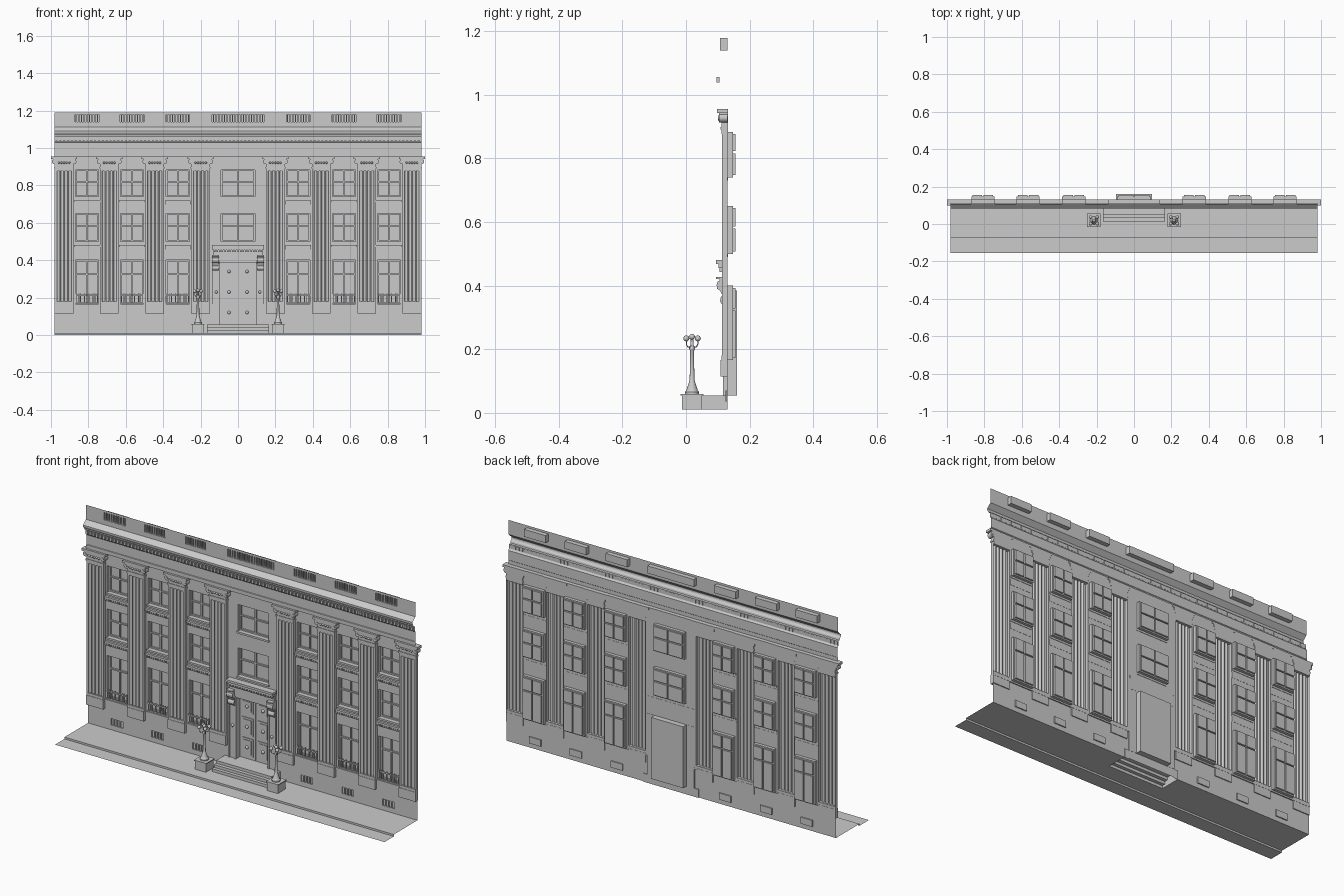
import bpy, bmesh, math
from mathutils import Matrix, Vector

if "Cube" in bpy.data.objects:
    bpy.data.objects.remove(bpy.data.objects["Cube"])


def finish(name, bm, smooth=False):
    bmesh.ops.remove_doubles(bm, verts=bm.verts, dist=1e-5)
    me = bpy.data.meshes.new(name)
    bm.to_mesh(me)
    bm.free()
    ob = bpy.data.objects.new(name, me)
    bpy.context.collection.objects.link(ob)
    if smooth:
        bpy.ops.object.select_all(action='DESELECT')
        ob.select_set(True)
        bpy.context.view_layer.objects.active = ob
        bpy.ops.object.shade_smooth_by_angle(angle=math.radians(40))
    return ob


def quad(bm, pts):
    bm.faces.new([bm.verts.new(p) for p in pts])


def panel(name, rect, holes, m):
    """Sheet with rectangular pockets (u0, u1, v0, v1, depth, closed); m maps u, v, depth to space."""
    bm = bmesh.new()
    r5 = lambda a: round(a, 5)
    us = sorted({r5(a) for a in rect[:2]} | {r5(a) for h in holes for a in h[:2]})
    vs = sorted({r5(a) for a in rect[2:]} | {r5(a) for h in holes for a in h[2:4]})
    for a, b in zip(us, us[1:]):
        for c, d in zip(vs, vs[1:]):
            u, v = (a + b) / 2, (c + d) / 2
            if not any(h[0] < u < h[1] and h[2] < v < h[3] for h in holes):
                quad(bm, [m(a, c, 0), m(b, c, 0), m(b, d, 0), m(a, d, 0)])
    for a, b, c, d, dep, closed in holes:
        ring = [(a, c), (b, c), (b, d), (a, d)]
        if dep:
            for p, q in zip(ring, ring[1:] + ring[:1]):
                quad(bm, [m(*p, 0), m(*q, 0), m(*q, dep), m(*p, dep)])
        if closed:
            quad(bm, [m(*p, dep) for p in ring])
    return finish(name, bm)


def upright(y):
    return lambda u, v, d: Vector((u, y + d, v))


def sweep(name, pts, a, b, m, cap=False):
    """Extrude an open profile from a to b."""
    bm = bmesh.new()
    for p, q in zip(pts, pts[1:]):
        quad(bm, [m(p, a), m(q, a), m(q, b), m(p, b)])
    if cap:
        quad(bm, [m(p, a) for p in reversed(pts)])
        quad(bm, [m(p, b) for p in pts])
    return finish(name, bm)


along_x = lambda p, t: Vector((t, p[0], p[1]))
along_z = lambda p, t: Vector((p[0], p[1], t))


def boxes(name, items):
    bm = bmesh.new()
    for x0, x1, y0, y1, z0, z1 in items:
        mat = Matrix.Translation(((x0 + x1) / 2, (y0 + y1) / 2, (z0 + z1) / 2))
        bmesh.ops.create_cube(bm, size=1, matrix=mat @ Matrix.Diagonal((x1 - x0, y1 - y0, z1 - z0, 1)))
    me = finish(name, bm)
    return me


def balls(name, items, seg=10):
    bm = bmesh.new()
    for x, y, z, r in items:
        bmesh.ops.create_uvsphere(bm, u_segments=seg, v_segments=seg // 2 + 1, radius=r,
                                  matrix=Matrix.Translation((x, y, z)))
    return finish(name, bm, True)


PIL = [s * c for s in (-1, 1) for c in (0.93, 0.688, 0.445, 0.2)]
BAY = [s * c for s in (-1, 1) for c in (0.808, 0.566, 0.322)]
LEVELS = [(0.166, 0.4), (0.5, 0.65), (0.74, 0.883)]

# pavement and roadway with a kerb
panel("pavement", (-0.98, 0.98, -0.075, 0.125),
      [(-0.165, 0.165, 0.013, 0.125, 0, False)] +
      [(s * 0.214 - 0.032, s * 0.214 + 0.032, -0.013, 0.05, 0, False) for s in (-1, 1)],
      lambda u, v, d: Vector((u, v, 0.01 - d)))
sweep("roadway", [(-0.155, 0), (-0.075, 0), (-0.075, 0.01)], 0.98, -0.98, along_x)

# entrance steps
sweep("steps", [(0.013, 0.01), (0.013, 0.025), (0.031, 0.025), (0.031, 0.04), (0.05, 0.04),
                (0.05, 0.055), (0.13, 0.055), (0.13, 0.01)][:7] + [(0.13, 0.01)],
      0.165, -0.165, along_x, True)

# basement wall with vents
for s in (-1, 1):
    x0, x1 = sorted((s * 0.14, s * 0.98))
    vents = [(c - 0.035, c + 0.035, 0.035, 0.07, 0.006, True) for c in BAY if c * s > 0]
    panel("basement_wall", (x0, x1, 0.01, 0.166), vents, upright(0.125))
    boxes("basement_ledge", [(x0, x1, 0.123, 0.131, 0.158, 0.166)])
boxes("vent_bars", [(c + k * 0.018 - 0.003, c + k * 0.018 + 0.003, 0.124, 0.131, 0.035, 0.07)
                    for c in BAY for k in (-1, 0, 1)])

# main wall with window and door openings, open behind the pilasters
wins = [(c, 0.062, a, b) for c in BAY for a, b in LEVELS] + [(0, 0.091, a, b) for a, b in LEVELS[1:]]
holes = [(c - w, c + w, a, b, 0.017, False) for c, w, a, b in wins]
holes += [(c - 0.05, c + 0.05, 0.17, 0.9, 0, False) for c in PIL]
holes += [(-0.095, 0.095, 0.055, 0.385, 0.03, True)]
holes += [(s, s + 0.84, 0.055, 0.16, 0, False) for s in (-0.98, 0.14)]
panel("main_wall", (-0.98, 0.98, 0.055, 0.955), holes, upright(0.13))

# window frames with recessed panes
for c, w, a, b in wins:
    f, mid = 0.007, a + (b - a) * (0.68 if b - a > 0.2 else 0.55)
    cols = [(c - w + f, c - f / 2), (c + f / 2, c + w - f)]
    rows = [(a + f, mid - f / 2), (mid + f / 2, b - f)]
    panel("window", (c - w, c + w, a, b),
          [(*u, *v, 0.009, True) for u in cols for v in rows], upright(0.147))

# sills and dentilled spandrel bands
trim, teeth = [], []
for c, w, a, b in wins:
    if a > 0.3:
        trim.append((c - w - 0.004, c + w + 0.004, 0.123, 0.132, a - 0.01, a))
        if c:
            z = a - 0.03
            trim += [(c - 0.069, c + 0.069, 0.118, 0.131, z, z + 0.01),
                     (c - 0.069, c + 0.069, 0.126, 0.131, z - 0.02, z)]
            teeth += [(c - 0.063 + k * 0.0126 - 0.004, c - 0.063 + k * 0.0126 + 0.004, 0.12, 0.127,
                       z - 0.012, z) for k in range(11)]
boxes("window_sills_and_bands", trim)
boxes("spandrel_dentils", teeth)

# window guards
guards = []
for c in BAY:
    guards += [(c - 0.062, c + 0.062, 0.124, 0.131, z, z + 0.006) for z in (0.168, 0.21)]
    for s in (-1, 1):
        guards += [(c + s * k - 0.0025, c + s * k + 0.0025, 0.125, 0.13, 0.17, 0.222)
                   for k in (0.012, 0.033, 0.043, 0.058)]
boxes("window_guards", guards)

# fluted pilasters
R = 0.0078
plan = [(-0.05, 0.13), (-0.05, 0.113)]
for k in (-1.5, -0.5, 0.5, 1.5):
    plan += [(k * 0.0205 - R * math.cos(t * math.pi / 6), 0.113 + R * math.sin(t * math.pi / 6)) for t in range(7)]
plan += [(0.05, 0.113), (0.05, 0.13)]
for c in PIL:
    sweep("pilaster_shaft", [(c + x, y) for x, y in plan], 0.18, 0.877, along_z)
    boxes("pilaster_base", [(c - 0.05, c + 0.05, 0.109, 0.13, 0.115, 0.166),
                            (c - 0.05, c + 0.05, 0.111, 0.13, 0.166, 0.18)])
    # capital: stacked mouldings, scrolls and eggs
    stack = [(0.05, 0.112, 0.876, 0.89), (0.053, 0.109, 0.89, 0.899), (0.05, 0.112, 0.899, 0.915),
             (0.056, 0.107, 0.915, 0.928), (0.06, 0.103, 0.928, 0.942), (0.07, 0.098, 0.942, 0.955)]
    boxes("capital", [(c - w, c + w, y, 0.132, a, b) for w, y, a, b in stack])
    bm = bmesh.new()
    for s in (-1, 1):
        for r, y in ((0.014, 0.104), (0.007, 0.101)):
            bmesh.ops.create_cone(bm, cap_ends=True, segments=14, radius1=r, radius2=r, depth=0.13 - y,
                                  matrix=Matrix.Translation((c + s * 0.052, (y + 0.13) / 2, 0.927))
                                  @ Matrix.Rotation(math.pi / 2, 4, 'X'))
    finish("capital_scrolls", bm, True)
    balls("capital_eggs", [(c + k * 0.014, 0.107, 0.921, 0.006) for k in range(-2, 3)], 8)

# frieze and cornice
sweep("frieze_and_cornice",
      [(0.13, 0.955), (0.109, 0.955), (0.109, 0.975), (0.111, 0.977), (0.111, 1.028), (0.106, 1.034),
       (0.104, 1.037), (0.104, 1.06), (0.094, 1.062), (0.092, 1.07), (0.085, 1.078), (0.083, 1.083),
       (0.083, 1.09), (0.107, 1.112)], 0.98, -0.98, along_x)
boxes("cornice_dentils", [(-0.976 + k * 0.0206, -0.964 + k * 0.0206, 0.096, 0.105, 1.038, 1.056)
                          for k in range(95)])

# parapet with balustrade pockets
pockets = [(c, 0.064, 9) for c in BAY] + [(0, 0.138, 19)]
panel("parapet", (-0.98, 0.98, 1.112, 1.19),
      [(c - w, c + w, 1.138, 1.178, 0.024, True) for c, w, n in pockets], upright(0.107))
boxes("parapet_balusters", [(x - 0.0035, x + 0.0035, 0.109, 0.116, 1.138, 1.178)
                            for c, w, n in pockets for k in range(n)
                            for x in [c - w + (k + 0.5) * 2 * w / n]])

# door surround, hood and brackets
hood = [(-0.14, 0.14, 0.095, 0.131, 0.468, 0.48), (-0.136, 0.136, 0.102, 0.131, 0.455, 0.468),
        (-0.132, 0.132, 0.116, 0.131, 0.395, 0.455)]
hood += [(-0.125 + k * 0.0139 - 0.004, -0.125 + k * 0.0139 + 0.004, 0.106, 0.117, 0.443, 0.455)
         for k in range(19)]
boxes("door_hood", hood)
jamb = [(-0.1, 0.1, 0.12, 0.131, 0.385, 0.395)]
for s in (-1, 1):
    for a, b, y in ((0.095, 0.14, 0.122), (0.095, 0.103, 0.117), (0.132, 0.14, 0.117)):
        jamb.append((*sorted((s * a, s * b)), y, 0.131, 0.055, 0.385))
    x0, x1 = sorted((s * 0.101, s * 0.138))
    sweep("door_bracket", [(0.13, 0.34), (0.112, 0.342), (0.107, 0.352), (0.109, 0.362), (0.114, 0.37),
                           (0.107, 0.384), (0.098, 0.39), (0.096, 0.402), (0.099, 0.412), (0.106, 0.416),
                           (0.106, 0.42), (0.095, 0.42), (0.095, 0.427), (0.13, 0.427)],
          x1, x0, along_x, True)
boxes("door_jambs", jamb)
balls("jamb_rosettes", [(s * 0.117, 0.121, 0.23, 0.008) for s in (-1, 1)])

# double door with raised panels and studs
leaf, studs = [], []
for s in (-1, 1):
    leaf.append((*sorted((s * 0.002, s * 0.094)), 0.152, 0.159, 0.056, 0.384))
    for z in (0.12, 0.23, 0.34):
        h = 0.048 if z < 0.3 else 0.036
        leaf += [(*sorted((s * 0.014, s * 0.082)), 0.148, 0.153, z - h, z + h),
                 (*sorted((s * 0.024, s * 0.072)), 0.145, 0.149, z - h + 0.01, z + h - 0.01)]
        studs.append((s * 0.048, 0.145, z, 0.009))
boxes("double_door", leaf)
balls("door_studs", studs)

# lamp posts on pedestals
POST = [(0.022, 0.06), (0.022, 0.066), (0.018, 0.07), (0.016, 0.078), (0.011, 0.092), (0.009, 0.1),
        (0.0075, 0.104), (0.006, 0.195), (0.009, 0.2), (0.009, 0.205), (0.005, 0.21), (0.004, 0.232)]
for s in (-1, 1):
    cx, cy = s * 0.214, 0.019
    boxes("lamp_pedestal", [(cx - 0.032, cx + 0.032, -0.013, 0.051, 0.01, 0.055),
                            (cx - 0.036, cx + 0.036, -0.017, 0.055, 0.055, 0.06)])
    bm = bmesh.new()
    dirs = [(math.cos(t * math.pi / 6), math.sin(t * math.pi / 6)) for t in range(13)]
    for (r0, z0), (r1, z1) in zip(POST, POST[1:]):
        for (a, b), (c, d) in zip(dirs, dirs[1:]):
            quad(bm, [(cx + r0 * a, cy + r0 * b, z0), (cx + r0 * c, cy + r0 * d, z0),
                      (cx + r1 * c, cy + r1 * d, z1), (cx + r1 * a, cy + r1 * b, z1)])
    finish("lamp_post", bm, True)
    globes = [(cx, cy, 0.239, 0.009)]
    cu = bpy.data.curves.new("lamp_arms", 'CURVE')
    cu.dimensions, cu.bevel_depth, cu.bevel_resolution = '3D', 0.0017, 1
    for i in (-1, 1):
        for j in (-1, 1):
            globes.append((cx + i * 0.018, cy + j * 0.018, 0.234, 0.0095))
            sp = cu.splines.new('POLY')
            path = [(0.003, 0.212), (0.008, 0.206), (0.014, 0.208), (0.018, 0.216), (0.018, 0.227)]
            sp.points.add(len(path) - 1)
            for p, (r, z) in zip(sp.points, path):
                p.co = (cx + i * r, cy + j * r, z, 1)
    bpy.context.collection.objects.link(bpy.data.objects.new("lamp_arms", cu))
    balls("lamp_globes", globes, 14)
